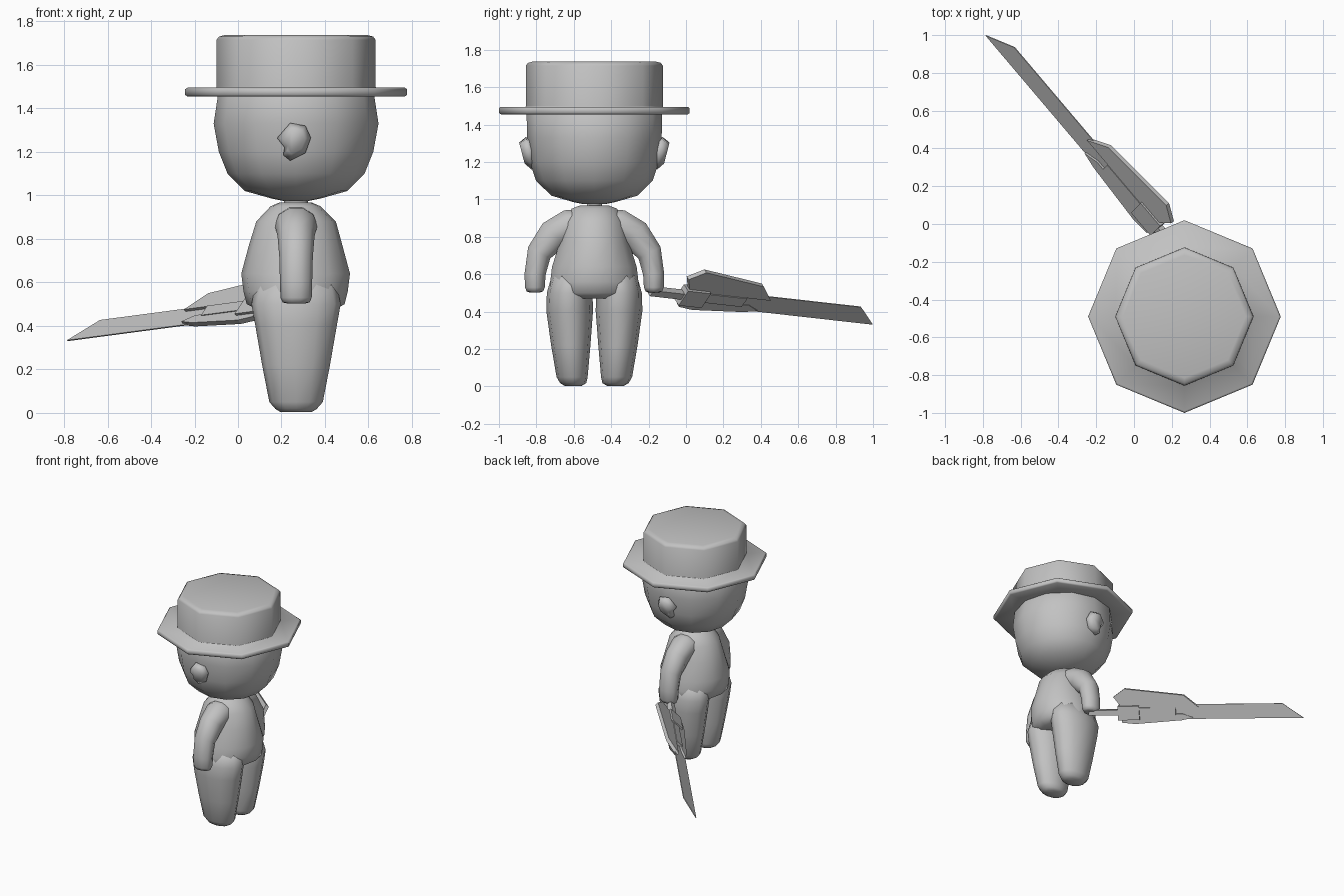
import bpy, bmesh, math
from mathutils import Vector

if "Cube" in bpy.data.objects:
    bpy.data.objects.remove(bpy.data.objects["Cube"])

CX, CY = 0.267, -0.49          # body axis

grey = bpy.data.materials.new("plain_grey")
grey.diffuse_color = (0.54, 0.54, 0.54, 1)
grey.use_nodes = True
grey.node_tree.nodes["Principled BSDF"].inputs["Base Color"].default_value = grey.diffuse_color


def finish(bm, name, angle=180):
    bmesh.ops.recalc_face_normals(bm, faces=bm.faces)
    me = bpy.data.meshes.new(name)
    bm.to_mesh(me)
    bm.free()
    me.materials.append(grey)
    ob = bpy.data.objects.new(name, me)
    bpy.context.collection.objects.link(ob)
    if angle:
        bpy.ops.object.select_all(action='DESELECT')
        ob.select_set(True)
        bpy.context.view_layer.objects.active = ob
        bpy.ops.object.shade_smooth_by_angle(angle=math.radians(angle))
    return ob


def loft(name, rings, segs=12, angle=180):
    """Skin closed rings given as (centre, half axis a, half axis b)."""
    bm = bmesh.new()
    loops = []
    for c, a, b in rings:
        c, a, b = Vector(c), Vector(a), Vector(b)
        loops.append([bm.verts.new(c + a * math.cos(t) + b * math.sin(t))
                      for t in (2 * math.pi * i / segs for i in range(segs))])
    for lo, hi in zip(loops, loops[1:]):
        for i in range(segs):
            j = (i + 1) % segs
            bm.faces.new((lo[i], lo[j], hi[j], hi[i]))
    bm.faces.new(loops[0])
    bm.faces.new(loops[-1])
    return finish(bm, name, angle)


def stack(name, rows, segs=12, angle=180, y=CY):
    """Upright loft from rows of (z, x centre, x radius, y radius)."""
    return loft(name, [((x, y, z), (rx, 0, 0), (0, ry, 0))
                       for z, x, rx, ry in rows], segs, angle)


# Hat: octagonal brim and crown in one turned profile
stack("hat", [(z, CX, r, r) for z, r in (
    (1.455, 0.36), (1.455, 0.50), (1.462, 0.51), (1.488, 0.51), (1.495, 0.50),
    (1.495, 0.367), (1.50, 0.366), (1.715, 0.366), (1.73, 0.355), (1.738, 0.325))], 8)

# Head
stack("head", [(0.975, CX, 0.06, 0.06), (0.985, CX, 0.11, 0.11),
               (1.02, CX, 0.235, 0.23), (1.10, CX, 0.315, 0.312),
               (1.20, CX, 0.355, 0.345), (1.33, CX, 0.379, 0.36),
               (1.455, CX, 0.36, 0.362), (1.50, CX, 0.33, 0.33)])

# Neck
stack("neck", [(0.94, CX, 0.07, 0.06), (0.965, CX, 0.055, 0.04),
               (1.0, CX, 0.055, 0.04)], 8)

# Torso
stack("torso", [(0.47, 0.270, 0.17, 0.19), (0.50, 0.265, 0.225, 0.245),
                (0.56, 0.265, 0.24, 0.242), (0.64, 0.265, 0.25, 0.232),
                (0.77, 0.265, 0.215, 0.19), (0.88, 0.267, 0.183, 0.165),
                (0.95, 0.265, 0.115, 0.125), (0.967, 0.265, 0.075, 0.08)], 14)

for s, side in ((-1, "left"), (1, "right")):
    # Legs taper down to rounded feet
    loft(side + "_leg",
         [((CX, CY + s * dy, z), (rx, 0, 0), (0, ry, 0)) for z, dy, rx, ry in (
             (0.003, 0.113, 0.07, 0.045), (0.018, 0.113, 0.095, 0.07),
             (0.05, 0.119, 0.123, 0.083), (0.22, 0.126, 0.156, 0.105),
             (0.405, 0.132, 0.188, 0.125), (0.50, 0.132, 0.205, 0.122),
             (0.62, 0.115, 0.18, 0.105))], 12)

    # Arms curve out from the shoulder and hang down
    path = ((0.03, 0.865, 0.10, 0.09, 85), (0.13, 0.862, 0.098, 0.09, 68),
            (0.215, 0.812, 0.085, 0.09, 45), (0.295, 0.715, 0.077, 0.07, 28),
            (0.317, 0.60, 0.074, 0.059, 5), (0.318, 0.53, 0.072, 0.056, 0),
            (0.318, 0.508, 0.062, 0.046, 0), (0.318, 0.503, 0.04, 0.03, 0))
    loft(side + "_arm",
         [((CX, CY + s * d, z), (rx, 0, 0),
           (0, s * r * math.cos(math.radians(t)), r * math.sin(math.radians(t))))
          for d, z, rx, r, t in path], 10)

    # Ears: lumpy outline shrinking toward the outer face
    outline = ((0.18, 1.264), (0.24, 1.333), (0.31, 1.32), (0.335, 1.265),
               (0.31, 1.195), (0.24, 1.16), (0.208, 1.185), (0.214, 1.22))
    bm = bmesh.new()
    loops = []
    for k, off in ((0.85, 0.325), (1.0, 0.352), (0.65, 0.388)):
        loops.append([bm.verts.new((0.26 + (x - 0.26) * k,
                                    CY + s * (off + (z - 1.25) * 0.17),
                                    1.25 + (z - 1.25) * k)) for x, z in outline])
    for lo, hi in zip(loops, loops[1:]):
        for i in range(8):
            j = (i + 1) % 8
            bm.faces.new((lo[i], lo[j], hi[j], hi[i]))
    bm.faces.new(loops[0])
    bm.faces.new(loops[-1])
    finish(bm, side + "_ear")

# Sword frame: tip, direction toward the grip, blade width, plate normal
TIP = Vector((-0.783, 1.0, 0.33))
U = Vector((0.642, -0.757, 0.085)).normalized()
W = Vector((0.49, 0.48, 0.73))
W = (W - U * W.dot(U)).normalized()
N = U.cross(W)


def plate(name, outline, n0, n1):
    """Flat prism in the sword plane, outline given as (along, across)."""
    bm = bmesh.new()
    a, b = [[bm.verts.new(TIP + U * s + W * t + N * n) for s, t in outline]
            for n in (n0, n1)]
    bm.faces.new(a)
    bm.faces.new(b)
    for i in range(len(a)):
        j = (i + 1) % len(a)
        bm.faces.new((a[i], a[j], b[j], b[i]))
    finish(bm, name, 0)


def bar(name, s0, s1, t0, t1, n0, n1):
    plate(name, ((s0, t0), (s1, t0), (s1, t1), (s0, t1)), n0, n1)


plate("sword_blade", ((0, 0), (1.3, 0), (1.3, 0.11), (0.154, 0.11)), 0.0, 0.006)
plate("sword_upper_fin", ((0.78, 0.09), (0.887, 0.18), (1.325, 0.232),
                          (1.41, 0.171), (1.35, 0.09)), -0.006, 0.02)
plate("sword_lower_fin", ((0.82, 0.01), (0.908, -0.008), (1.255, -0.033),
                          (1.355, -0.022), (1.355, 0.04), (0.9, 0.04)), -0.006, 0.02)
bar("sword_spine", 0.95, 1.3, 0.03, 0.09, -0.012, 0.024)
bar("sword_guard", 1.22, 1.38, 0.0, 0.105, -0.022, 0.032)
bar("sword_grip", 1.36, 1.60, 0.035, 0.075, -0.014, 0.024)
